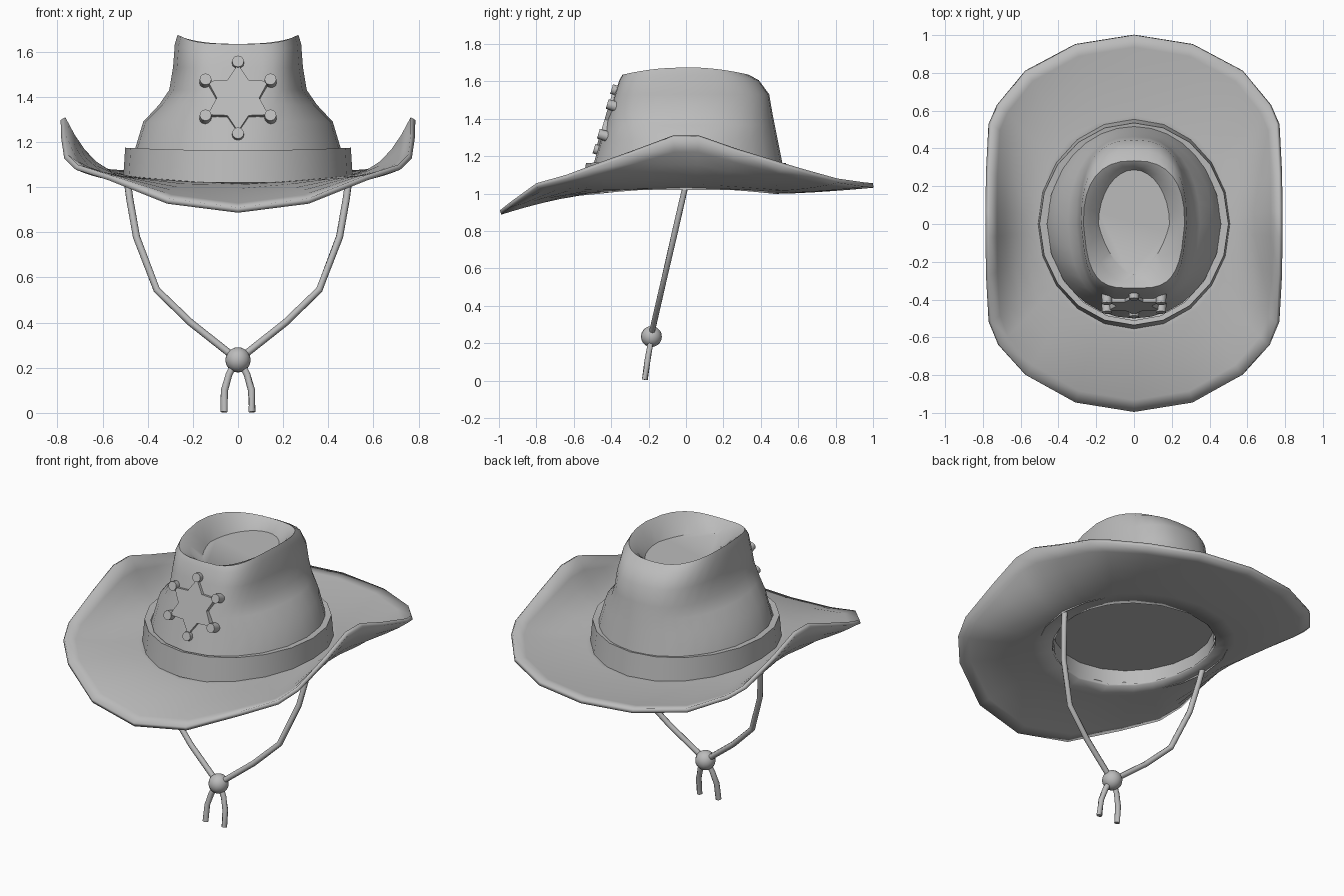
import bpy, bmesh
from math import sin, cos, atan2, pi, radians, copysign
from mathutils import Matrix, Vector

cube = bpy.data.objects.get("Cube")
if cube:
    bpy.data.objects.remove(cube)

felt = bpy.data.materials.new("grey")
felt.use_nodes = True
GREY = (0.5, 0.5, 0.5, 1)
felt.diffuse_color = GREY
felt.node_tree.nodes["Principled BSDF"].inputs["Base Color"].default_value = GREY


def finish(name, bm, angle=40):
    mesh = bpy.data.meshes.new(name)
    bm.to_mesh(mesh)
    bm.free()
    ob = bpy.data.objects.new(name, mesh)
    bpy.context.collection.objects.link(ob)
    mesh.materials.append(felt)
    bpy.ops.object.select_all(action='DESELECT')
    ob.select_set(True)
    bpy.context.view_layer.objects.active = ob
    bpy.ops.object.shade_smooth_by_angle(angle=radians(angle))
    return ob


def loft(name, rings, cap=False, angle=40):
    """Skin a list of closed point rings."""
    bm = bmesh.new()
    loops = [[bm.verts.new(p) for p in ring] for ring in rings]
    for low, high in zip(loops, loops[1:]):
        for j in range(len(low)):
            k = (j + 1) % len(low)
            bm.faces.new((low[j], low[k], high[k], high[j]))
    if cap:
        bm.faces.new(loops[-1])
    return finish(name, bm, angle)


def ellipse(rx, ry, z, turn=1, count=20, lift=0):
    angles = [turn * 2 * pi * j / count for j in range(count)]
    return [(rx * cos(a), ry * sin(a), z + lift * cos(a) ** 2) for a in angles]


# Brim: outline of one half from back to front, mirrored, curling up at the sides
half = [(0, 1, 1.055), (.31, .95, 1.06), (.57, .81, 1.08), (.715, .63, 1.13),
        (.755, .53, 1.16), (.765, .27, 1.24), (.765, .07, 1.31),
        (.765, -.07, 1.31), (.765, -.27, 1.235), (.755, -.52, 1.145),
        (.71, -.64, 1.10), (.57, -.8, 1.055), (.31, -.945, .95), (0, -.995, .91)]
outline = half + [(-x, y, z) for x, y, z in half[-2:0:-1]]


def brim_ring(t):
    ring = []
    for x, y, z in outline:
        a = atan2(y, x / .765)
        ix, iy, iz = .43 * cos(a), .47 * sin(a), 1.022 + .028 * cos(a) ** 2
        power = 1.5 + 1.2 * abs(x) / .765
        ring.append((ix + (x - ix) * t, iy + (y - iy) * t,
                     iz + (z - iz) * t ** power))
    return ring


brim = loft("brim", [brim_ring(t) for t in (0, .2, .4, .6, .75, .88, 1)], angle=50)
thick = brim.modifiers.new("thickness", 'SOLIDIFY')
thick.thickness = .024
thick.offset = -1

# Hat band and the closed lining inside the opening
loft("hat_band", [ellipse(.51, .555, 1.02), ellipse(.5, .535, 1.163, lift=.012),
                  ellipse(.46, .51, 1.158, lift=.012)])
loft("inner_lining", [ellipse(.426, .466, 1.005, -1, lift=.025),
                      ellipse(.42, .46, 1.1, -1)], cap=True)


# Crown: squared oval sections, boxier and narrower at the front, sunken on top
def crown_ring(rx, front, back, n, z, lift, pinch, corner, count=32):
    ring = []
    for j in range(count):
        a = 2 * pi * j / count
        c, s = cos(a), sin(a)
        power = 2 / (n + corner if s < 0 else n)
        x = rx * copysign(abs(c) ** power, c)
        y = copysign(abs(s) ** power, s)
        x *= 1 - pinch * max(0, -y)
        ring.append((x, y * (back if y > 0 else front), z + lift * (1 - y * y)))
    return ring


sections = [(.465, .5, .52, 2, 1.14, 0, 0, 0),
            (.42, .455, .49, 2, 1.29, 0, .04, .2),
            (.35, .43, .475, 2.2, 1.365, 0, .1, .6),
            (.305, .41, .462, 2.5, 1.43, 0, .14, 1),
            (.288, .38, .445, 2.6, 1.53, 0, .12, 1.2),
            (.28, .357, .39, 2.6, 1.605, .03, .12, 1.2),
            (.268, .34, .335, 2.5, 1.635, .04, .12, 1),
            (.235, .312, .308, 2.3, 1.615, .025, .2, .4),
            (.188, .268, .287, 2, 1.57, 0, .3, 0)]
loft("crown", [crown_ring(*s) for s in sections], cap=True, angle=40)

# Star badge: bevelled six-pointed plate with a round stud on each point
tilt = Matrix.Translation((0, -.397, 1.385)) @ Matrix.Rotation(radians(73.5), 4, 'X')
bm = bmesh.new()
points = [bm.verts.new(((.165, .1)[i % 2] * sin(i * pi / 6),
                        (.165, .1)[i % 2] * cos(i * pi / 6), 0)) for i in range(12)]
base = bm.faces.new(points)
top = bmesh.ops.extrude_face_region(bm, geom=[base])["geom"]
rim = [v for v in top if isinstance(v, bmesh.types.BMVert)]
for v in rim:
    v.co = (v.co.x * .94, v.co.y * .94, .04)
bmesh.ops.recalc_face_normals(bm, faces=bm.faces)
bm.transform(tilt)
finish("star_badge", bm, 30)

bm = bmesh.new()
for i in range(6):
    a = i * pi / 3
    spot = Matrix.Translation((.166 * sin(a), .166 * cos(a), .022))
    bmesh.ops.create_cone(bm, cap_ends=True, segments=12, radius1=.028,
                          radius2=.026, depth=.056, matrix=tilt @ spot)
finish("badge_studs", bm, 40)


# Chin cord: two strands meeting in a bead, with loose tails below
def cord(name, path, radius=.016):
    rings = []
    path = [Vector(p) for p in path]
    for i, p in enumerate(path):
        way = path[min(i + 1, len(path) - 1)] - path[max(i - 1, 0)]
        turn = way.to_track_quat('Z', 'Y')
        rings.append([p + turn @ Vector(q) for q in ellipse(radius, radius, 0, 1, 8)])
    return loft(name, rings, cap=True, angle=50)


strand = [(.492, 1.04), (.48, .95), (.45, .78), (.36, .545), (.21, .4), (.02, .25)]
tail = [(.015, -.188, .22), (.04, -.195, .17), (.06, -.207, .1), (.063, -.22, .004)]
for side, label in ((1, "left"), (-1, "right")):
    cord(label + "_cord", [(side * x, -.005 - .23 * (1.03 - z), z) for x, z in strand])
    cord(label + "_cord_tail", [(side * x, y, z) for x, y, z in tail])

bm = bmesh.new()
bmesh.ops.create_uvsphere(bm, u_segments=16, v_segments=10, radius=.056,
                          matrix=Matrix.Translation((0, -.185, .235)))
finish("cord_bead", bm, 60)
